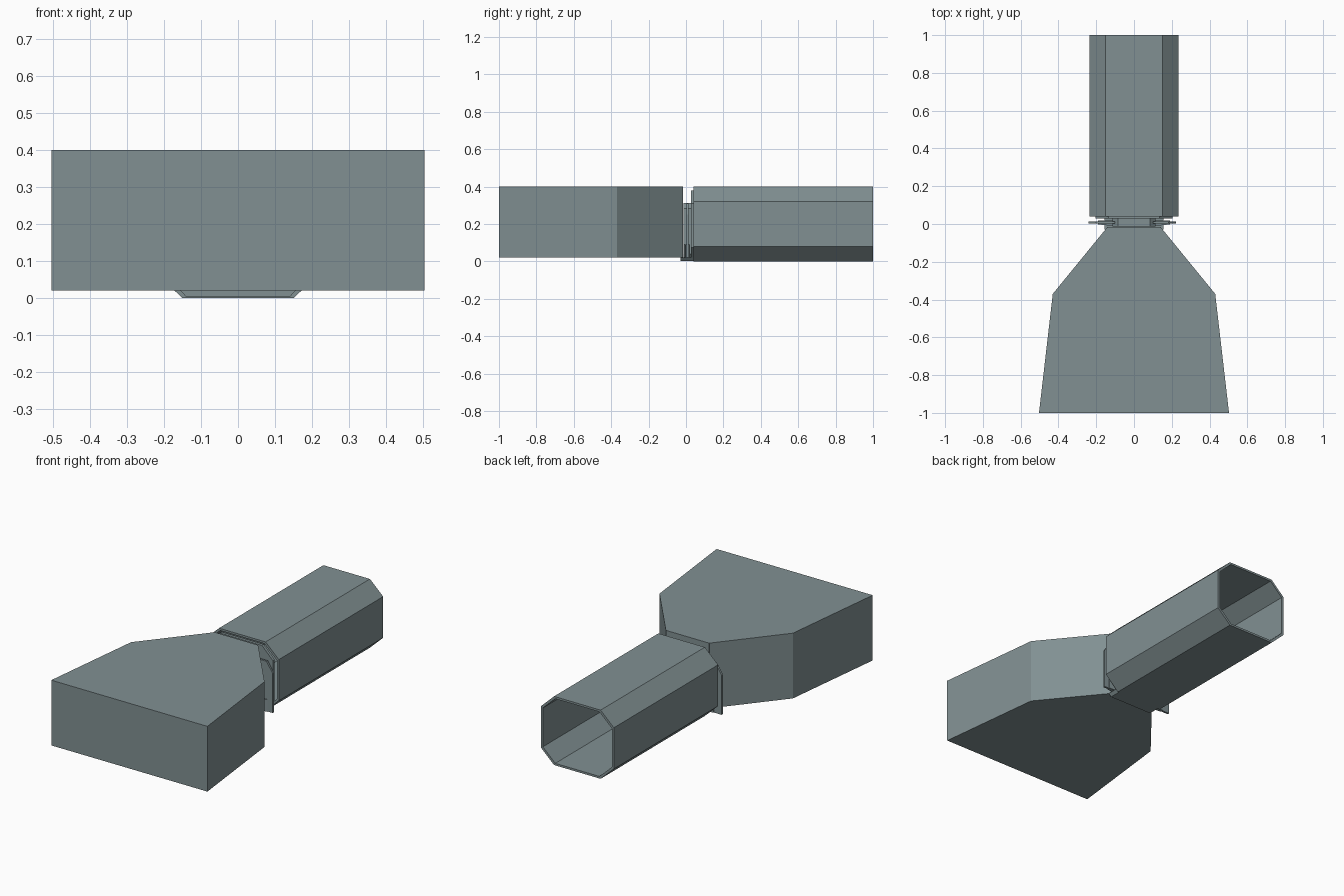
import bpy, bmesh

if "Cube" in bpy.data.objects:
    bpy.data.objects.remove(bpy.data.objects["Cube"])

mat = bpy.data.materials.new("blue_grey_metal")
mat.diffuse_color = (0.22, 0.28, 0.29, 1)
mat.use_nodes = True
mat.node_tree.nodes["Principled BSDF"].inputs["Base Color"].default_value = mat.diffuse_color


def octagon(hx, z0, z1, cx, cz):
    """Chamfered rectangle in x/z, listed counter-clockwise."""
    return [(-hx + cx, z0), (hx - cx, z0), (hx, z0 + cz), (hx, z1 - cz),
            (hx - cx, z1), (-hx + cx, z1), (-hx, z1 - cz), (-hx, z0 + cz)]


def finish(name, bm):
    bmesh.ops.recalc_face_normals(bm, faces=bm.faces[:])
    me = bpy.data.meshes.new(name)
    bm.to_mesh(me)
    bm.free()
    me.materials.append(mat)
    ob = bpy.data.objects.new(name, me)
    bpy.context.collection.objects.link(ob)
    return ob


def ring(name, outer, inner, y0, y1):
    """Hollow sleeve along y between two matching x/z profiles."""
    bm = bmesh.new()
    loops = [[bm.verts.new((x, y, z)) for x, z in p]
             for p, y in ((outer, y0), (outer, y1), (inner, y1), (inner, y0))]
    n = len(outer)
    for k in range(4):
        a, b = loops[k], loops[(k + 1) % 4]
        for i in range(n):
            j = (i + 1) % n
            bm.faces.new((a[i], a[j], b[j], b[i]))
    return finish(name, bm)


def prism(name, points, vec):
    """Closed solid from a planar outline swept along vec."""
    bm = bmesh.new()
    f = bm.faces.new([bm.verts.new(p) for p in points])
    r = bmesh.ops.extrude_face_region(bm, geom=[f], use_keep_orig=True)
    bmesh.ops.translate(bm, vec=vec,
                        verts=[v for v in r["geom"] if isinstance(v, bmesh.types.BMVert)])
    return finish(name, bm)


# Flared room, with its narrow end left open for the doorway wall
half = [(0.503, -1.0), (0.43, -0.37), (0.14, -0.015)]
plan = half + [(-x, y) for x, y in reversed(half)]
room = prism("room", [(x, y, 0.02) for x, y in plan], (0, 0, 0.38))
bm = bmesh.new()
bm.from_mesh(room.data)
bmesh.ops.delete(bm, geom=[f for f in bm.faces if f.calc_center_median().y > -0.05],
                 context='FACES')
bm.to_mesh(room.data)
bm.free()

# Doorway wall closing the room around the door opening
door = octagon(0.095, 0.025, 0.29, 0.025, 0.025)
ring("doorway_wall", octagon(0.139, 0.0205, 0.3995, 0.001, 0.001), door, -0.018, -0.015)

# Eight-sided corridor with thin walls
ring("corridor", octagon(0.235, 0, 0.4, 0.085, 0.08),
     octagon(0.222, 0.012, 0.388, 0.08, 0.075), 0.04, 1.0)

# Collar and door surround joining corridor and room
ring("corridor_collar", octagon(0.205, 0.005, 0.38, 0.07, 0.07), door, 0.028, 0.045)
ring("door_frame", octagon(0.115, 0.01, 0.312, 0.03, 0.03), door, -0.014, 0.028)

# Threshold under the doorway
prism("threshold", [(-0.14, -0.03, 0.003), (0.14, -0.03, 0.003),
                    (0.155, -0.03, 0.02), (-0.155, -0.03, 0.02)], (0, 0.07, 0))

# Sliding door leaves, opened to both sides
for side, name, reach in ((-1, "left_door", 0.24), (1, "right_door", 0.222)):
    leaf = [(0.1, 0.02), (reach, 0.02), (reach, 0.25), (reach - 0.04, 0.31), (0.1, 0.31)]
    prism(name, [(side * x, 0.002, z) for x, z in leaf], (0, 0.012, 0))
    rib = [(0.115, -0.01, 0.02), (0.19, -0.002, 0.02), (0.19, 0.018, 0.02), (0.115, 0.022, 0.02)]
    prism(name + "_rail", [(side * x, y, z) for x, y, z in rib], (0, 0, 0.07))
